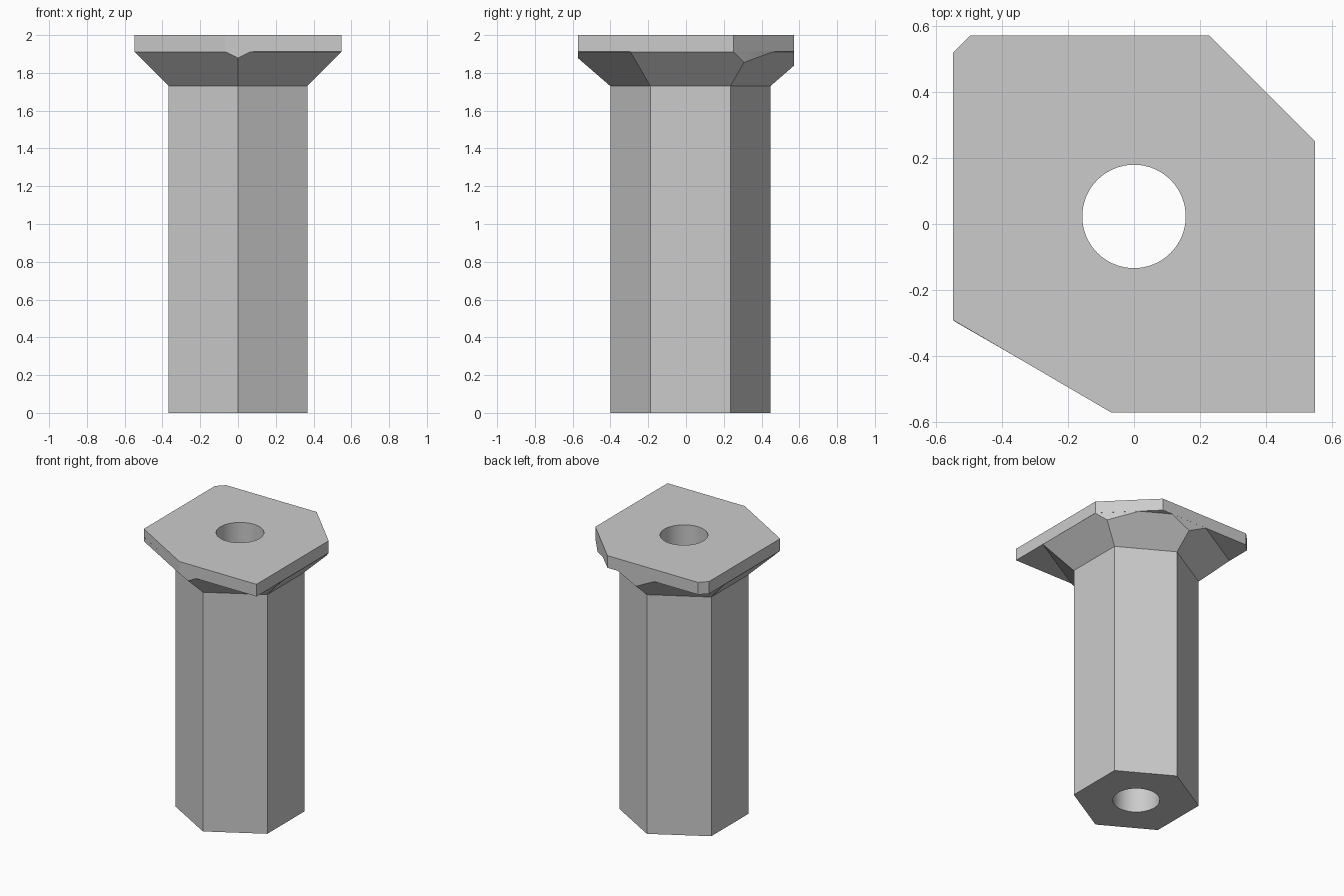
import bpy, bmesh, math
from mathutils import Vector

if "Cube" in bpy.data.objects:
    bpy.data.objects.remove(bpy.data.objects["Cube"], do_unlink=True)

CY = 0.023                        # axis of the shaft and bore
SHAFT, FLARE = 0.367, 0.549       # flat-to-axis distances of the hexagon
NECK, RIM, TOP = 1.73, 1.912, 2.0

grey = bpy.data.materials.new("light grey")
grey.use_nodes = True
grey.diffuse_color = (0.6, 0.6, 0.6, 1)
grey.node_tree.nodes["Principled BSDF"].inputs["Base Color"].default_value = (0.6, 0.6, 0.6, 1)


def ring(n, radius, start=0.0):
    return [(radius * math.cos(start + 2 * math.pi * i / n),
             CY + radius * math.sin(start + 2 * math.pi * i / n)) for i in range(n)]


def hexagon(apothem):
    return ring(6, apothem / math.cos(math.pi / 6), math.pi / 2)


def loft(name, sections, clips=()):
    """Closed solid through (outline, z) sections, trimmed by (point, normal) planes."""
    bm = bmesh.new()
    rows = [[bm.verts.new((x, y, z)) for x, y in pts] for pts, z in sections]
    n = len(rows[0])
    for a, b in zip(rows, rows[1:]):
        for i in range(n):
            j = (i + 1) % n
            bm.faces.new((a[i], a[j], b[j], b[i]))
    bm.faces.new(rows[0][::-1])
    bm.faces.new(rows[-1])
    for point, normal in clips:
        bmesh.ops.bisect_plane(bm, geom=bm.verts[:] + bm.edges[:] + bm.faces[:],
                               plane_co=point, plane_no=normal, clear_outer=True)
        bmesh.ops.holes_fill(bm, edges=[e for e in bm.edges if e.is_boundary], sides=0)
    bmesh.ops.recalc_face_normals(bm, faces=bm.faces[:])
    mesh = bpy.data.meshes.new(name)
    bm.to_mesh(mesh)
    bm.free()
    mesh.materials.append(grey)
    obj = bpy.data.objects.new(name, mesh)
    bpy.context.collection.objects.link(obj)
    return obj


def combine(target, other, operation):
    mod = target.modifiers.new(operation.lower(), "BOOLEAN")
    mod.operation, mod.object, mod.solver = operation, other, "EXACT"
    bpy.context.view_layer.objects.active = target
    bpy.ops.object.modifier_apply(modifier=mod.name)
    bpy.data.objects.remove(other, do_unlink=True)


# Trimmed head plate
E, D = 0.549, 0.573
outline = [(-E, 0.52), (-E, -0.292), (-0.068, -D), (E, -D), (E, 0.252), (0.228, D), (-0.497, D)]
plate = loft("head_plate", [(outline, RIM), (outline, TOP)])

# Hexagonal shaft with its flared neck, kept a hair inside the plate edges
h = 0.0005
bolt = loft("hex_bolt",
            [(hexagon(SHAFT), 0), (hexagon(SHAFT), NECK),
             (hexagon(FLARE - h), RIM - h), (hexagon(FLARE - h), RIM + 0.03)],
            [(Vector((0, -D + h, 0)), Vector((0, -1, 0))),
             (Vector((0, D - h, 0)), Vector((0, 1, 0))),
             (Vector((E - h, 0.252 - h, 0)), Vector((1, 1, 0)).normalized())])
combine(bolt, plate, "UNION")

# Round bore through the full length
bore = loft("bore_cutter", [(ring(64, 0.157), -0.1), (ring(64, 0.157), 2.1)])
bore.hide_render = True
combine(bolt, bore, "DIFFERENCE")

bpy.ops.object.select_all(action="DESELECT")
bolt.select_set(True)
bpy.context.view_layer.objects.active = bolt
bpy.ops.object.shade_smooth_by_angle(angle=math.radians(15))
